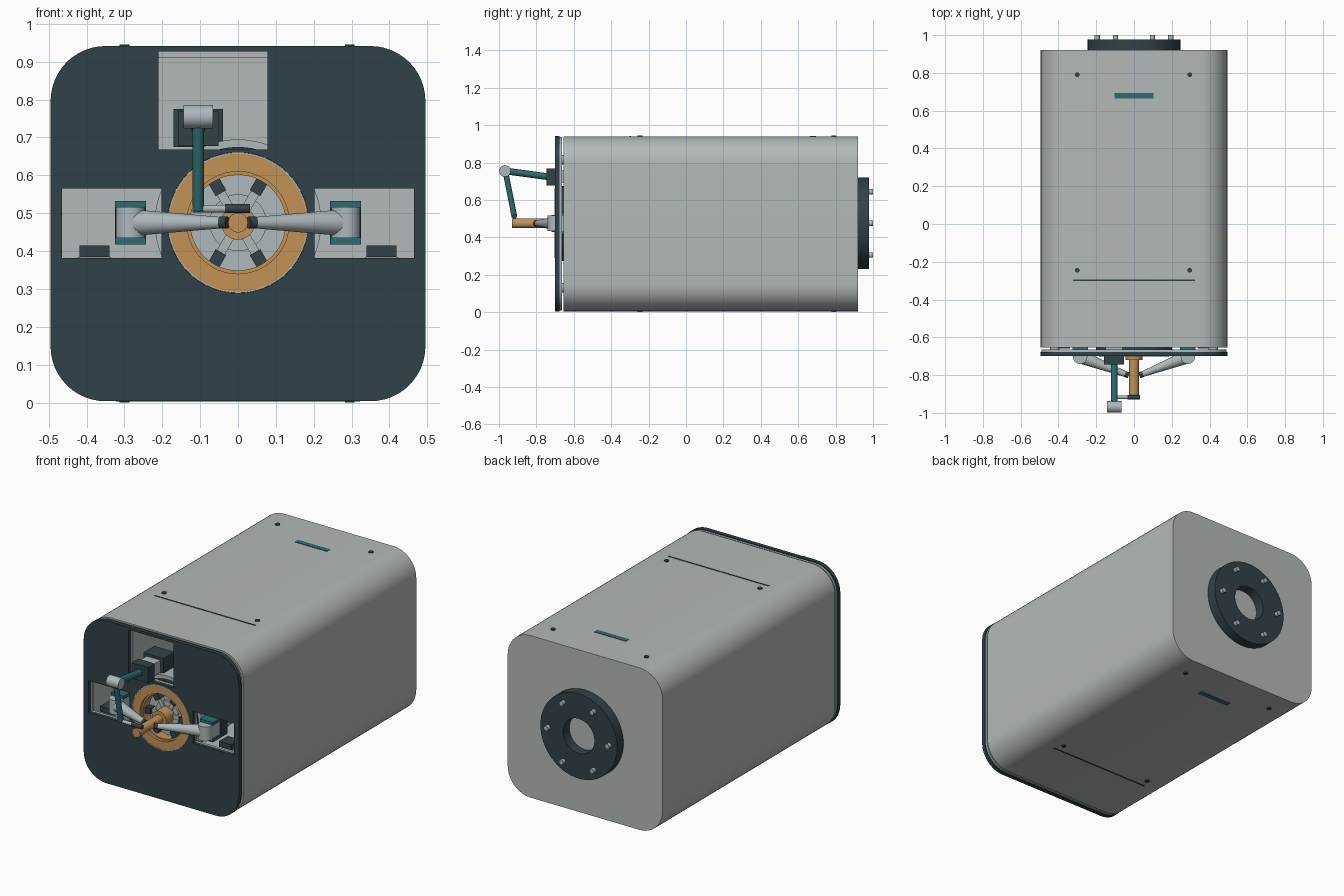
import bpy, bmesh
from math import pi, sin, cos, radians
from mathutils import Vector, Matrix

if "Cube" in bpy.data.objects:
    bpy.data.objects.remove(bpy.data.objects["Cube"])

CX = 0.4725   # mid height of the housing
HZ = 0.475    # hub axis height


def mat(name, *c):
    m = bpy.data.materials.new(name)
    m.diffuse_color = (*c, 1)
    m.use_nodes = True
    m.node_tree.nodes["Principled BSDF"].inputs["Base Color"].default_value = m.diffuse_color
    return m


DARK = mat("dark", 0.03, 0.055, 0.065)
TEAL = mat("teal", 0.025, 0.15, 0.165)
GOLD = mat("gold", 0.55, 0.29, 0.09)
PALE = mat("pale", 0.42, 0.48, 0.50)
SHELL = mat("shell", 0.45, 0.49, 0.48)


def finish(name, bm, m):
    me = bpy.data.meshes.new(name)
    bmesh.ops.recalc_face_normals(bm, faces=bm.faces[:])
    bm.to_mesh(me)
    bm.free()
    me.shade_smooth()
    me.set_sharp_from_angle(angle=radians(35))
    if m:
        me.materials.append(m)
    ob = bpy.data.objects.new(name, me)
    bpy.context.collection.objects.link(ob)
    return ob


def box(name, x, y, z, m=None, rot=None):
    """Box from (min, max) ranges."""
    bm = bmesh.new()
    c = Vector([sum(r) / 2 for r in (x, y, z)])
    s = [r[1] - r[0] for r in (x, y, z)]
    bmesh.ops.create_cube(bm, size=1, matrix=(rot or Matrix()) @ Matrix.Translation(c) @ Matrix.Diagonal((*s, 1)))
    return finish(name, bm, m)


def rod(name, a, b, r1, m=None, r2=None, n=32):
    """Cylinder or cone between two points."""
    a, b = Vector(a), Vector(b)
    d = b - a
    bm = bmesh.new()
    mx = Matrix.Translation((a + b) / 2) @ d.to_track_quat('Z', 'Y').to_matrix().to_4x4()
    bmesh.ops.create_cone(bm, cap_ends=True, segments=n, radius1=r1,
                          radius2=r1 if r2 is None else r2, depth=d.length, matrix=mx)
    return finish(name, bm, m)


def rect(x0, x1, z0, z1):
    return [(x0, z0), (x1, z0), (x1, z1), (x0, z1)]


def circle(r, n=64):
    return [(r * cos(2 * pi * i / n), HZ + r * sin(2 * pi * i / n)) for i in range(n)]


def rounded(w, h, r, n=12):
    """Rounded rectangle outline, half sizes w and h."""
    pts = []
    for k, (sx, sz) in enumerate(((1, 1), (-1, 1), (-1, -1), (1, -1))):
        for i in range(n + 1):
            t = (k + i / n) * pi / 2
            pts.append((sx * (w - r) + r * cos(t), CX + sz * (h - r) + r * sin(t)))
    return pts


def prism(name, loops, y0, y1, m=None):
    """Outline with holes in the xz plane, extruded from y0 to y1."""
    cu = bpy.data.curves.new(name, 'CURVE')
    cu.dimensions = '2D'
    cu.fill_mode = 'BOTH'
    cu.extrude = (y1 - y0) / 2
    for pts in loops:
        sp = cu.splines.new('POLY')
        sp.points.add(len(pts) - 1)
        for p, (x, z) in zip(sp.points, pts):
            p.co = (x, z, 0, 1)
        sp.use_cyclic_u = True
    tmp = bpy.data.objects.new(name + "_profile", cu)
    bpy.context.collection.objects.link(tmp)
    bpy.context.view_layer.update()
    me = bpy.data.meshes.new_from_object(tmp.evaluated_get(bpy.context.evaluated_depsgraph_get()))
    bm = bmesh.new()
    bm.from_mesh(me)
    bpy.data.objects.remove(tmp)
    bpy.data.meshes.remove(me)
    bmesh.ops.remove_doubles(bm, verts=bm.verts[:], dist=1e-5)
    bm.transform(Matrix.Translation((0, (y0 + y1) / 2, 0)) @ Matrix.Rotation(pi / 2, 4, 'X'))
    return finish(name, bm, m)


# Housing: hollow shell, closed at the back
outer = rounded(0.494, 0.4675, 0.145)
prism("housing_shell", [outer, rounded(0.465, 0.438, 0.116)], -0.655, 0.89, SHELL)
prism("housing_back", [outer], 0.89, 0.92, SHELL)

# Front plates with pocket openings and hub opening
holes = [rect(-0.21, 0.078, 0.668, 0.927), rect(-0.465, -0.202, 0.382, 0.565),
         rect(0.202, 0.465, 0.382, 0.565), circle(0.186)]
prism("front_plate", [rounded(0.495, 0.469, 0.145)] + holes, -0.70, -0.677, DARK)
prism("front_liner", [rounded(0.490, 0.464, 0.142)] + holes, -0.677, -0.664, PALE)
for sx in (-1, 1):
    for z in (0.13, 0.815):
        rod("plate_spacer", (sx * 0.42, -0.67, z), (sx * 0.42, -0.60, z), 0.025, PALE)

# Fittings on the top and bottom skins
for z, side in ((0.94, "top"), (0.005, "bottom")):
    s = 0.005
    for x in (-0.3, 0.295):
        for y in (-0.245, 0.79):
            rod(side + "_bolt", (x, y, z - s), (x, y, z + s), 0.013, DARK, n=16)
    box(side + "_marker", (-0.102, 0.102), (0.664, 0.694), (z - 0.002, z + 0.002), TEAL)
    box(side + "_seam", (-0.322, 0.322), (-0.302, -0.294), (z - 0.002, z + 0.002), DARK)

# Rear flange with six bolts
prism("rear_flange", [circle(0.245), circle(0.1)], 0.92, 0.978, DARK)
for i in range(6):
    x, z = 0.195 * cos(i * pi / 3), HZ + 0.195 * sin(i * pi / 3)
    rod("flange_bolt", (x, 0.96, z), (x, 1.0, z), 0.014, PALE, n=16)

# Hub: drum, gold ring, spokes and latch blocks
prism("hub_drum", [circle(0.22), circle(0.185)], -0.645, -0.3, PALE)
prism("hub_collar", [circle(0.2), circle(0.184)], -0.664, -0.645, DARK)
prism("hub_sleeve", [circle(0.1855), circle(0.182)], -0.702, -0.64, PALE)
prism("hub_ring", [circle(0.182), circle(0.135)], -0.70, -0.63, GOLD)
prism("hub_inner_ring", [circle(0.135), circle(0.126)], -0.685, -0.60, GOLD)
prism("hub_disc", [circle(0.185)], -0.63, -0.60, PALE)
prism("hub_step", [circle(0.075), circle(0.04)], -0.645, -0.63, PALE)
for i in range(6):
    rot = Matrix.Translation((0, 0, HZ)) @ Matrix.Rotation(i * pi / 3, 4, 'Y')
    box("latch_block", (0.09, 0.126), (-0.67, -0.63), (-0.016, 0.016), DARK, rot)
    box("hub_spoke", (0.03, 0.09), (-0.655, -0.63), (-0.012, 0.012), PALE, rot)
rod("probe_boss", (0, -0.72, HZ), (0, -0.62, HZ), 0.045, GOLD)
rod("probe_shaft", (0, -0.93, HZ), (0, -0.70, HZ), 0.026, GOLD)

# Pair of side grippers
for s, side in ((-1, "left"), (1, "right")):
    xr = sorted((s * 0.243, s * 0.325))
    rod(side + "_pivot", (s * 0.285, -0.703, 0.434), (s * 0.285, -0.703, 0.516), 0.038, PALE)
    for z in (0.417, 0.514):
        box(side + "_clevis", xr, (-0.695, -0.62), (z, z + 0.018), TEAL)
    box(side + "_pivot_mount", sorted((s * 0.25, s * 0.32)), (-0.70, -0.60), (0.435, 0.515), PALE)
    box(side + "_mount_base", xr, (-0.62, -0.56), (0.417, 0.532), DARK)
    rod(side + "_finger", (s * 0.265, -0.71, HZ), (s * 0.045, -0.795, HZ), 0.034, PALE, 0.015)
    rod(side + "_finger_tip", (s * 0.047, -0.794, HZ), (s * 0.028, -0.802, HZ), 0.016, DARK)
    box(side + "_sensor", sorted((s * 0.34, s * 0.418)), (-0.66, -0.58), (0.384, 0.415), DARK)
    box(side + "_sensor_foot", sorted((s * 0.335, s * 0.423)), (-0.65, -0.57), (0.378, 0.385), GOLD)

# Upper folding arm reaching down to the probe
AX = -0.105
box("arm_motor", (AX - 0.065, AX + 0.065), (-0.62, -0.52), (0.675, 0.775), DARK)
box("arm_motor_step", (AX - 0.045, AX + 0.045), (-0.70, -0.62), (0.69, 0.76), PALE)
box("arm_base", (AX - 0.053, AX + 0.053), (-0.745, -0.685), (0.677, 0.768), DARK)
rod("arm_upper_link", (AX, -0.72, 0.722), (AX, -0.965, 0.755), 0.018, TEAL)
rod("arm_elbow", (AX - 0.039, -0.968, 0.755), (AX + 0.039, -0.968, 0.755), 0.031, PALE)
rod("arm_lower_link", (AX, -0.965, 0.75), (AX, -0.917, 0.508), 0.015, TEAL)
rod("arm_wrist", (AX - 0.015, -0.917, 0.512), (-0.03, -0.917, 0.512), 0.01, PALE)
rod("arm_grip", (-0.034, -0.917, 0.512), (0.032, -0.917, 0.512), 0.012, DARK)
